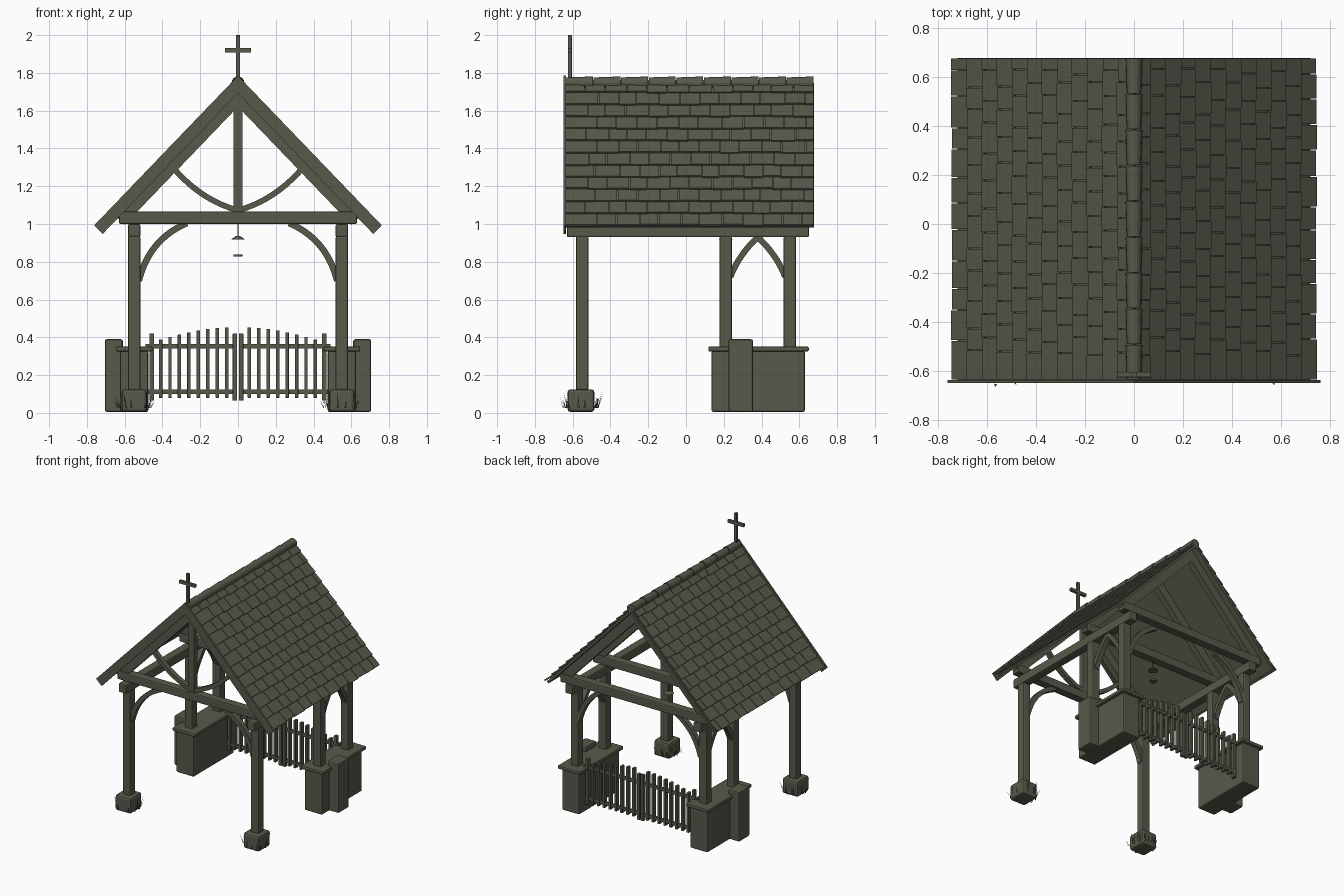
import bpy, bmesh, math, random
from mathutils import Vector, Matrix

random.seed(4)
if "Cube" in bpy.data.objects:
    bpy.data.objects.remove(bpy.data.objects["Cube"])


def material(name, rgb):
    m = bpy.data.materials.new(name)
    m.use_nodes = True
    m.diffuse_color = (*rgb, 1)
    bsdf = m.node_tree.nodes["Principled BSDF"]
    bsdf.inputs["Base Color"].default_value = (*rgb, 1)
    bsdf.inputs["Roughness"].default_value = 0.9
    return m


OLIVE = material("weathered olive grey", (0.1, 0.098, 0.07))


def finish(name, bm, bevel=0.0):
    bmesh.ops.recalc_face_normals(bm, faces=bm.faces)
    me = bpy.data.meshes.new(name)
    bm.to_mesh(me)
    bm.free()
    me.materials.append(OLIVE)
    ob = bpy.data.objects.new(name, me)
    bpy.context.collection.objects.link(ob)
    if bevel:
        mod = ob.modifiers.new("Bevel", "BEVEL")
        mod.width = bevel
        mod.segments = 2
    return ob


def add_box(bm, lo, hi, turn=Matrix()):
    lo, hi = Vector(lo), Vector(hi)
    size = Matrix.Diagonal((*(hi - lo), 1))
    bmesh.ops.create_cube(bm, size=1, matrix=turn @ Matrix.Translation((lo + hi) / 2) @ size)


def box(name, lo, hi, bevel=0.006):
    bm = bmesh.new()
    add_box(bm, lo, hi)
    return finish(name, bm, bevel)


def extrude_outline(name, pts, depth, bevel=0.0):
    """Closed outline of 3D points pushed along the depth vector."""
    bm = bmesh.new()
    face = bm.faces.new([bm.verts.new(p) for p in pts])
    new = bmesh.ops.extrude_face_region(bm, geom=[face], use_keep_orig=True)["geom"]
    bmesh.ops.translate(bm, vec=depth, verts=[g for g in new if isinstance(g, bmesh.types.BMVert)])
    return finish(name, bm, bevel)


def brace(name, a, ctrl, b, width, place, depth):
    """Curved timber: a quadratic arc in a plane, thickened by width."""
    a, ctrl, b = Vector(a), Vector(ctrl), Vector(b)
    inner, outer = [], []
    for i in range(11):
        t = i / 10
        p = a * (1 - t) ** 2 + ctrl * 2 * t * (1 - t) + b * t * t
        d = ((ctrl - a) * (1 - t) + (b - ctrl) * t).normalized()
        n = Vector((-d.y, d.x)) * width / 2
        inner.append(place(p - n))
        outer.append(place(p + n))
    return extrude_outline(name, inner + outer[::-1], depth)


SIDES = (("left", 1), ("right", -1))
POST_X, TRUSSES = 0.55, (("front", -0.55), ("middle", 0.21), ("rear", 0.61))
APEX, EAVE = Vector((0, 0, 1.765)), Vector((0.738, 0, 0.997))
SLOPE = (EAVE - APEX).length
PITCH = math.atan2(APEX.z - EAVE.z, EAVE.x)
Y0, Y1 = -0.637, 0.677


def roof_frame(s):
    """Local x runs down the slope, z points out of the roof."""
    flip = Matrix.Diagonal((s, 1, 1, 1))
    return flip @ Matrix.Translation(APEX) @ Matrix.Rotation(PITCH, 4, "Y")


def rafter_pair(name, y, thick, top, bottom, reach):
    """Mitred chevron of two sloping boards, one per side."""
    for side, s in SIDES:
        c, n = math.cos(PITCH), math.sin(PITCH)
        ends = [(0, APEX.z + top / c), (0, APEX.z + bottom / c)]
        for off in (bottom, top):
            ends.append((reach * c + off * n, APEX.z - reach * n + off * c))
        extrude_outline(f"{side}_{name}", [(s * x, y - thick / 2, z) for x, z in ends],
                        (0, thick, 0))


# Posts, stone feet, wall plates and side walls
for side, s in SIDES:
    def sided(name, x0, x1, y0, y1, z0, z1, bevel=0.006):
        xs = sorted((s * x0, s * x1))
        box(f"{side}_{name}", (xs[0], y0, z0), (xs[1], y1, z1), bevel)

    for label, y, base in (("front", -0.55, 0.12), ("middle", 0.21, 0.34), ("rear", 0.55, 0.34)):
        sided(label + "_post", 0.517, 0.583, y - 0.033, y + 0.033, base, 0.935, 0.008)
    sided("wall_plate", 0.517, 0.583, -0.63, 0.65, 0.93, 1.0, 0.008)
    sided("stone_foot", 0.483, 0.617, -0.627, -0.485, 0.005, 0.125, 0.015)
    sided("side_wall", 0.475, 0.625, 0.135, 0.63, 0.005, 0.33, 0.01)
    sided("wall_coping", 0.452, 0.647, 0.118, 0.65, 0.325, 0.352, 0.008)
    sided("wall_pier", 0.61, 0.705, 0.225, 0.355, 0.005, 0.39, 0.01)

    # Curved braces
    for label, y in (("front", -0.55), ("rear", 0.56)):
        brace(f"{side}_{label}_arch_brace", (0.525, 0.7), (0.47, 0.92), (0.27, 1.005), 0.034,
              lambda p: (s * p.x, y - 0.02, p.y), (0, 0.04, 0))
    brace(f"{side}_king_post_brace", (0.01, 1.075), (0.2, 1.13), (0.345, 1.3), 0.03,
          lambda p: (s * p.x, -0.568, p.y), (0, 0.036, 0))
    for label, d in (("fore", 1), ("aft", -1)):
        brace(f"{side}_{label}_plate_brace", (-0.145, 0.72), (-0.1, 0.84), (0.01, 0.94), 0.032,
              lambda p: (s * POST_X - 0.02, 0.38 + d * p.x, p.y), (0.04, 0, 0))

# Trusses
for label, y in TRUSSES:
    box(label + "_tie_beam", (-0.63, y - 0.033, 1.0), (0.63, y + 0.033, 1.065), 0.008)
    rafter_pair(label + "_rafter", y, 0.045, -0.03, -0.1, 0.97)
box("king_post", (-0.024, -0.572, 1.06), (0.024, -0.528, 1.68), 0.004)
rafter_pair("barge_board", -0.643, 0.013, 0.014, -0.05, 1.085)

# Roof boarding, staggered tiles, ridge caps
ROWS, COLS = 12, 12
for side, s in SIDES:
    frame = roof_frame(s)
    bm = bmesh.new()
    add_box(bm, (0.01, Y0, -0.034), (SLOPE - 0.01, Y1, -0.016), frame)
    finish(f"{side}_roof_boards", bm)
    bm = bmesh.new()
    step, width = SLOPE / ROWS, (Y1 - Y0) / COLS
    for r in range(ROWS):
        cuts = [Y0] + [Y0 + (c + 0.5 * (r % 2) + random.uniform(-0.12, 0.12)) * width
                       for c in range(1, COLS)] + [Y1]
        for a, b in zip(cuts, cuts[1:]):
            lip = random.uniform(-0.004, 0.004)
            tilt = Matrix.Translation((r * step, 0, -0.016)) @ Matrix.Rotation(-0.11, 4, "Y")
            add_box(bm, (0.002, a + 0.002, 0), (step + 0.006 + lip, b - 0.002, 0.011), frame @ tilt)
    finish(f"{side}_roof_tiles", bm)

CAPS = 9
for i in range(CAPS):
    length = (Y1 - Y0) / CAPS
    bm = bmesh.new()
    start = Matrix.Translation((0, Y0 + (i + 0.5) * length, 1.747))
    bmesh.ops.create_cone(bm, cap_ends=True, segments=16, radius1=0.034, radius2=0.029,
                          depth=length - 0.004, matrix=start @ Matrix.Rotation(math.pi / 2, 4, "X"))
    finish(f"ridge_cap_{i + 1}", bm)

# Gable cross
box("cross_upright", (-0.011, -0.626, 1.74), (0.011, -0.604, 2.0), 0.003)
box("cross_arm", (-0.07, -0.626, 1.908), (0.07, -0.604, 1.932), 0.003)

# Hanging lantern
for name, r1, r2, z0, z1 in (("lantern_rod", 0.003, 0.003, 0.93, 1.005),
                             ("lantern_cap", 0.037, 0.012, 0.918, 0.936),
                             ("lantern_base", 0.025, 0.025, 0.829, 0.839)):
    bm = bmesh.new()
    bmesh.ops.create_cone(bm, cap_ends=True, segments=12, radius1=r1, radius2=r2, depth=z1 - z0,
                          matrix=Matrix.Translation((0, 0.21, (z0 + z1) / 2)))
    finish(name, bm)

# Pair of picket gates
GATE_Y, PICKETS = 0.55, 8
for side, s in SIDES:
    bm = bmesh.new()

    def bar(x0, x1, z0, z1, half):
        xs = sorted((s * x0, s * x1))
        add_box(bm, (xs[0], GATE_Y - half, z0), (xs[1], GATE_Y + half, z1))

    bar(0.004, 0.028, 0.065, 0.42, 0.014)
    bar(0.444, 0.468, 0.065, 0.42, 0.014)
    for z in (0.112, 0.352):
        bar(0.004, 0.49, z - 0.012, z + 0.012, 0.01)
    for i in range(PICKETS):
        x = 0.06 + i * 0.05
        bar(x - 0.009, x + 0.009, 0.08, 0.375 + 0.08 * math.cos(x * 3.4), 0.016)
    finish(f"{side}_gate", bm, 0.002)

# Grass tufts round the stone feet
for side, s in SIDES:
    bm = bmesh.new()
    for i in range(26):
        a = random.uniform(0, 2 * math.pi)
        out = Vector((math.cos(a), math.sin(a), 0))
        across = Vector((-out.y, out.x, 0)) * 0.006
        root = Vector((s * POST_X, -0.555, 0.025)) + out * random.uniform(0.075, 0.1)
        tip = root + out * random.uniform(0.0, 0.03) + Vector((0, 0, random.uniform(0.04, 0.09)))
        bm.faces.new([bm.verts.new(p) for p in (root - across, root + across, tip)])
    finish(f"{side}_grass_tuft", bm)
